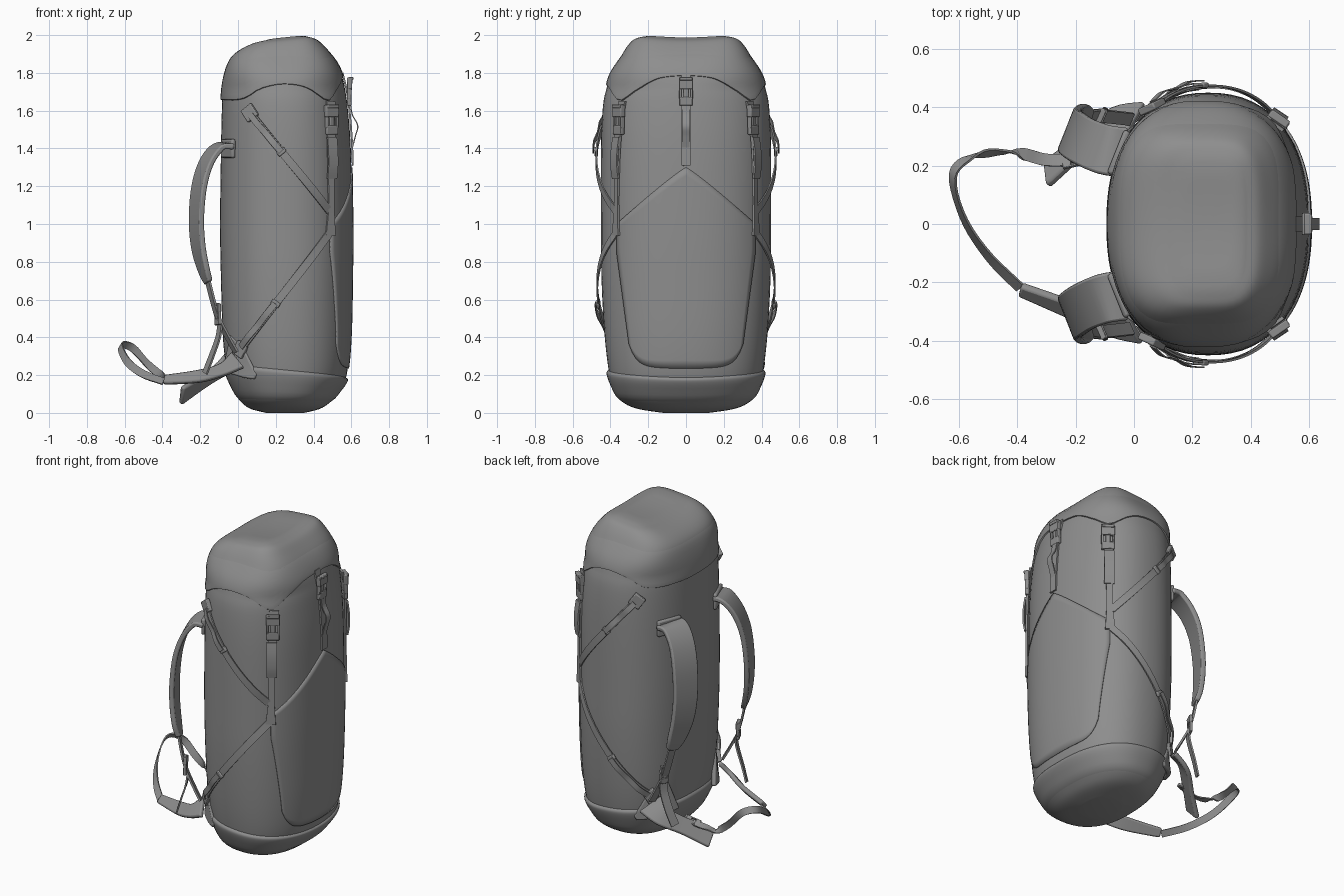
import bpy, bmesh, math
from mathutils import Vector, Matrix

if "Cube" in bpy.data.objects:
    bpy.data.objects.remove(bpy.data.objects["Cube"])

V = Vector
FABRIC = bpy.data.materials.new("dark_fabric")
FABRIC.diffuse_color = (.27, .27, .27, 1)
FABRIC.use_nodes = True
FABRIC.node_tree.nodes["Principled BSDF"].inputs["Base Color"].default_value = FABRIC.diffuse_color


def dense(rows, k=4):
    """Catmull-Rom resampling of equal-length tuples."""
    out = []
    for i in range(len(rows) - 1):
        p0, p1, p2, p3 = (rows[max(0, min(len(rows) - 1, j))] for j in range(i - 1, i + 3))
        for s in range(k):
            t = s / k
            out.append([0.5 * (2 * b + (c - a) * t + (2 * a - 5 * b + 4 * c - d) * t * t
                               + (3 * b - a - 3 * c + d) * t ** 3)
                        for a, b, c, d in zip(p0, p1, p2, p3)])
    return out + [list(rows[-1])]


# body profile: z, back x, front x, half width y
PROFILE = dense([
    (0, .15, .35, .12), (.02, .07, .43, .25), (.05, .025, .48, .325), (.1, -.015, .53, .375),
    (.2, -.055, .575, .405), (.4, -.08, .595, .43), (.7, -.09, .602, .447), (1, -.095, .604, .45),
    (1.4, -.09, .597, .45), (1.62, -.085, .58, .44), (1.72, -.08, .565, .42), (1.8, -.068, .545, .395),
    (1.88, -.045, .51, .35), (1.94, .0, .465, .315), (1.98, .06, .425, .28), (1.995, .12, .385, .24)])


def section(z):
    """Centre x, half depth, half width and squareness at height z."""
    z = max(PROFILE[0][0], min(PROFILE[-1][0], z))
    for p, q in zip(PROFILE, PROFILE[1:]):
        if z <= q[0]:
            t = (z - p[0]) / (q[0] - p[0])
            x0, x1, b = (p[i] + (q[i] - p[i]) * t for i in (1, 2, 3))
            break
    return (x0 + x1) / 2, (x1 - x0) / 2, b, 2.3 + max(0, z - 1.72) * 6


def sag(p):
    """Top slopes down to the back and dips between the two upper corners."""
    k = max(0, (p.z - 1.8) / .2) ** 2
    p.z -= k * (.1 * max(0, .37 - p.x) + .014 * max(0, 1 - (p.y / .22) ** 2))
    return p


def around(ang, z, off=0):
    cx, a, b, n = section(z)
    c, s = math.cos(ang), math.sin(ang)
    r = (abs(c / a) ** n + abs(s / b) ** n) ** (-1 / n) + off
    return sag(V((cx + r * c, r * s, z)))


def side(x, z, s, off=0):
    cx, a, b, n = section(z)
    y = b * max(0, 1 - abs((x - cx) / a) ** n) ** (1 / n)
    nrm = V((x - cx, y, 0)).normalized()
    p = V((x, y, z)) + nrm * off
    return V((p.x, s * p.y, p.z)), V((nrm.x, s * nrm.y, 0))


def front(y, z, off=0):
    cx, a, b, n = section(z)
    return V((cx + a * max(0, 1 - abs(y / b) ** n) ** (1 / n) + off, y * (1 + off), z))


def add(name, bm, solid=0, bevel=0):
    bmesh.ops.recalc_face_normals(bm, faces=bm.faces)
    me = bpy.data.meshes.new(name)
    bm.to_mesh(me)
    bm.free()
    me.shade_smooth()
    me.set_sharp_from_angle(angle=math.radians(45))
    me.materials.append(FABRIC)
    ob = bpy.data.objects.new(name, me)
    bpy.context.collection.objects.link(ob)
    if solid:
        m = ob.modifiers.new("thickness", 'SOLIDIFY')
        m.thickness, m.offset = solid, 0
    if bevel:
        m = ob.modifiers.new("soft_edge", 'BEVEL')
        m.width, m.segments = bevel, 2
    return ob


def grid(name, rows, closed=False, caps=False, **kw):
    bm = bmesh.new()
    vs = [[bm.verts.new(p) for p in r] for r in rows]
    n = len(rows[0])
    for r, q in zip(vs, vs[1:]):
        for i in range(n if closed else n - 1):
            j = (i + 1) % n
            bm.faces.new((r[i], r[j], q[j], q[i]))
    if caps:
        bm.faces.new(vs[0])
        bm.faces.new(vs[-1])
    return add(name, bm, **kw)


def ribbon(name, keys, thick, k=5, **kw):
    """keys: (position, facing normal, width)."""
    d = dense([(*p, *n, w) for p, n, w in keys], k)
    pts = [V(r[:3]) for r in d]
    rows = []
    for i, r in enumerate(d):
        t = (pts[min(i + 1, len(d) - 1)] - pts[max(i - 1, 0)]).normalized()
        w = V(r[3:6]).cross(t).normalized()
        n = t.cross(w) * thick / 2
        w = w * r[6] / 2
        rows.append([pts[i] + w + n, pts[i] - w + n, pts[i] - w - n, pts[i] + w - n])
    return grid(name, rows, closed=True, caps=True, **kw)


def box(bm, origin, nrm, along, centre, size):
    """Box with local axes across / along / outward."""
    n, a = V(nrm).normalized(), V(along)
    a = (a - n * a.dot(n)).normalized()
    m = Matrix((a.cross(n), a, n)).transposed()
    mat = Matrix.Translation(V(origin) + m @ V(centre)) @ m.to_4x4() @ Matrix.Diagonal((*size, 1))
    bmesh.ops.create_cube(bm, size=1, matrix=mat)


def buckle(name, p, n, along, s=1):
    bm = bmesh.new()
    for c, d in [((0, .045, .0), (.075, .06, .028)), ((0, -.05, 0), (.07, .045, .024)),
                 ((.03, 0, 0), (.012, .08, .024)), ((-.03, 0, 0), (.012, .08, .024)),
                 ((0, 0, 0), (.026, .08, .018)), ((0, .07, .006), (.07, .018, .026))]:
        box(bm, p, n, along, V(c) * s, V(d) * s)
    add(name, bm, bevel=.004 * s)


# main bag
SEG = 72
ANG = [2 * math.pi * i / SEG for i in range(SEG)]
rings = [[around(a, r[0]) for a in ANG] for r in PROFILE]
rim = rings[-1]
for f, z in ((.88, 2.002), (.6, 2.003), (.3, 2.002), (.05, 2.002)):
    rings.append([sag(V((.26 + (p.x - .26) * f, p.y * f, z))) for p in rim])
grid("main_bag", rings, closed=True, caps=True)

# lid with scalloped hem
HEM = dense([(0, 1.785), (25, 1.77), (45, 1.7), (57, 1.65), (73, 1.72), (90, 1.74),
             (107, 1.715), (122, 1.66), (150, 1.655), (180, 1.655)])


def hem(a):
    d = abs((math.degrees(a) + 180) % 360 - 180)
    for p, q in zip(HEM, HEM[1:]):
        if d <= q[0]:
            return p[1] + (q[1] - p[1]) * (d - p[0]) / (q[0] - p[0])
    return HEM[-1][1]


LID = [(0, -.006), (.01, .006), (.04, .009), (.2, .009), (.4, .007), (.6, .004), (.8, 0), (.95, -.006)]
grid("lid", [[around(a, hem(a) + (1.93 - hem(a)) * t, o) for a in ANG] for t, o in dense(LID, 2)], closed=True)

# padded base with raised rim
RIM = [(0, -.02), (.2, .001), (.5, .005), (.8, .014), (.93, .012), (1, -.006)]
grid("base_panel", [[around(a, .03 + (.2 - .04 * math.cos(a)) * t, o) for a in ANG]
                    for t, o in dense(RIM, 3)], closed=True)

# stretch front pocket, rounded below and peaked above
rows = []
for j in range(25):
    t = j / 24
    row = []
    for i in range(33):
        u = i / 16 - 1
        lo, hi = .235 + .02 * u * u + .11 * abs(u) ** 8, 1.3 - .3 * abs(u) ** 1.1
        row.append(front(u * (.3 + .065 * min(1, t * 1.3)), lo + (hi - lo) * t, .002))
    rows.append(row)
grid("front_pocket", rows, solid=.01)

# centre buckle, strap and loose tail
buckle("centre_buckle", (.59, 0, 1.7), (1, 0, -.02), (-.05, 0, 1))
X = V((1, 0, 0))
ribbon("centre_strap", [(front(0, z, .008), X, .05) for z in (1.8, 1.7, 1.6, 1.45, 1.31)], .01)
ribbon("centre_tail", [(V(p), X, .04) for p in ((.595, 0, 1.64), (.605, 0, 1.58), (.634, 0, 1.52),
                       (.62, 0, 1.46), (.602, 0, 1.38), (.607, .005, 1.31))], .006)

for s, tag in ((-1, "right"), (1, "left")):
    # lid buckle and vertical strap
    p, n = side(.487, 1.55, s, .014)
    buckle("lid_buckle_" + tag, p, n, (0, 0, 1), 1.05)
    ribbon("lid_strap_" + tag, [(*side(x, z, s, .008), w) for x, z, w in (
        (.485, 1.65, .055), (.487, 1.55, .055), (.488, 1.4, .045), (.488, 1.2, .036),
        (.488, 1.08, .036), (.485, .94, .06))], .012)
    ribbon("lid_strap_fold_" + tag, [(*side(x, z, s, o), .06) for x, z, o in (
        (.487, 1.46, .018), (.488, 1.38, .026), (.489, 1.3, .025), (.489, 1.24, .015))], .01)

    # crossing side compression straps with anchors, keepers and tails
    for row, (x0, z0, x1, z1) in (("upper", (.05, 1.61, .48, 1.07)), ("lower", (.0, .31, .48, .95))):
        at = lambda t, o: side(x0 + (x1 - x0) * t, z0 + (z1 - z0) * t, s, o)
        ribbon(f"{row}_side_strap_{tag}", [(*at(i / 8, .006 + .018 * math.sin(math.pi * i / 8)), .042)
                                           for i in range(9)], .008)
        d = (x1 - x0, 0, z1 - z0)
        bm = bmesh.new()
        box(bm, *at(.04, .012), d, (0, 0, 0), (.072, .075, .026))
        box(bm, *at(.42, .026), d, (0, 0, 0), (.05, .03, .018))
        add(f"{row}_side_fittings_{tag}", bm, bevel=.005)
        ribbon(f"{row}_side_tail_{tag}", [(*at(t, o), .034) for t, o in (
            (.06, .026), (.14, .036), (.24, .03), (.33, .042), (.42, .042))], .005)

    # padded shoulder strap and its anchor
    path = [(-.03, .245, 1.41, 0, 1, .17), (-.1, .255, 1.41, -.4, 1, .17), (-.165, .28, 1.33, -1, .6, .165),
            (-.205, .305, 1.2, -1, .2, .165), (-.22, .32, 1.03, -1, 0, .16), (-.21, .335, .88, -1, -.1, .15),
            (-.18, .355, .755, -1, -.3, .12), (-.155, .365, .69, -1, -.3, .07)]
    ribbon("shoulder_strap_" + tag, [(V((x, s * y, z)), V((nx, .4 * s * abs(nx), nz)).normalized(), w)
                                     for x, y, z, nx, nz, w in path], .03, bevel=.009)
    bm = bmesh.new()
    box(bm, (-.052, s * .245, 1.4), (-1, s * .4, 0), (0, 0, 1), (0, 0, 0), (.16, .1, .025))
    add("shoulder_anchor_" + tag, bm, bevel=.01)

    # adjuster webbing, buckle and hanging end
    N = V((-.9, .4 * s, 0))
    ribbon("adjuster_webbing_" + tag, [(V((x, s * y, z)), N, .045) for x, y, z in (
        (-.16, .365, .7), (-.135, .37, .6), (-.105, .37, .5), (-.055, .365, .4), (-.01, .36, .32))], .012)
    buckle("adjuster_buckle_" + tag, (-.108, s * .372, .52), N, (-.2, 0, 1), .75)
    ribbon("adjuster_tail_" + tag, [(V((x, s * y, z)), N, .05) for x, y, z in (
        (-.095, .365, .47), (-.105, .37, .4), (-.14, .37, .3), (-.175, .36, .21))], .01)

    # triangular hip stabiliser on the bag side
    ribbon("hip_stabiliser_" + tag, [(*side(x, z, s, .008), w) for x, z, w in (
        (-.045, .32, .2), (.0, .28, .17), (.05, .23, .1), (.1, .19, .03))], .028, bevel=.008)

# hip belt wings, one fallen lower than the other
WINGS = {"left": [(.0, .35, .3, .17), (-.08, .35, .24, .12), (-.18, .27, .17, .1), (-.3, .17, .09, .12)],
         "right": [(.0, -.35, .28, .15), (-.08, -.35, .23, .09), (-.2, -.3, .195, .08), (-.39, -.225, .175, .055)]}
for tag, keys in WINGS.items():
    s = 1 if tag == "left" else -1
    ribbon("hip_wing_" + tag, [(V((x, y, z)), V((-.4, .6 * s, .6)), w) for x, y, z, w in keys],
           .028, bevel=.009)

# buckled waist webbing loop
LOOP = [(-.2, .22, .185), (-.3, .22, .175), (-.38, .24, .185), (-.47, .245, .25), (-.56, .23, .345),
        (-.622, .165, .355), (-.585, .02, .27), (-.5, -.11, .205), (-.39, -.22, .165)]
ribbon("waist_webbing", [(V(p), V((-.75, .2, .55)), .042) for p in LOOP], .008)
buckle("waist_buckle", (-.2, .22, .19), (-.3, .4, .8), (1, .1, 0), .65)
